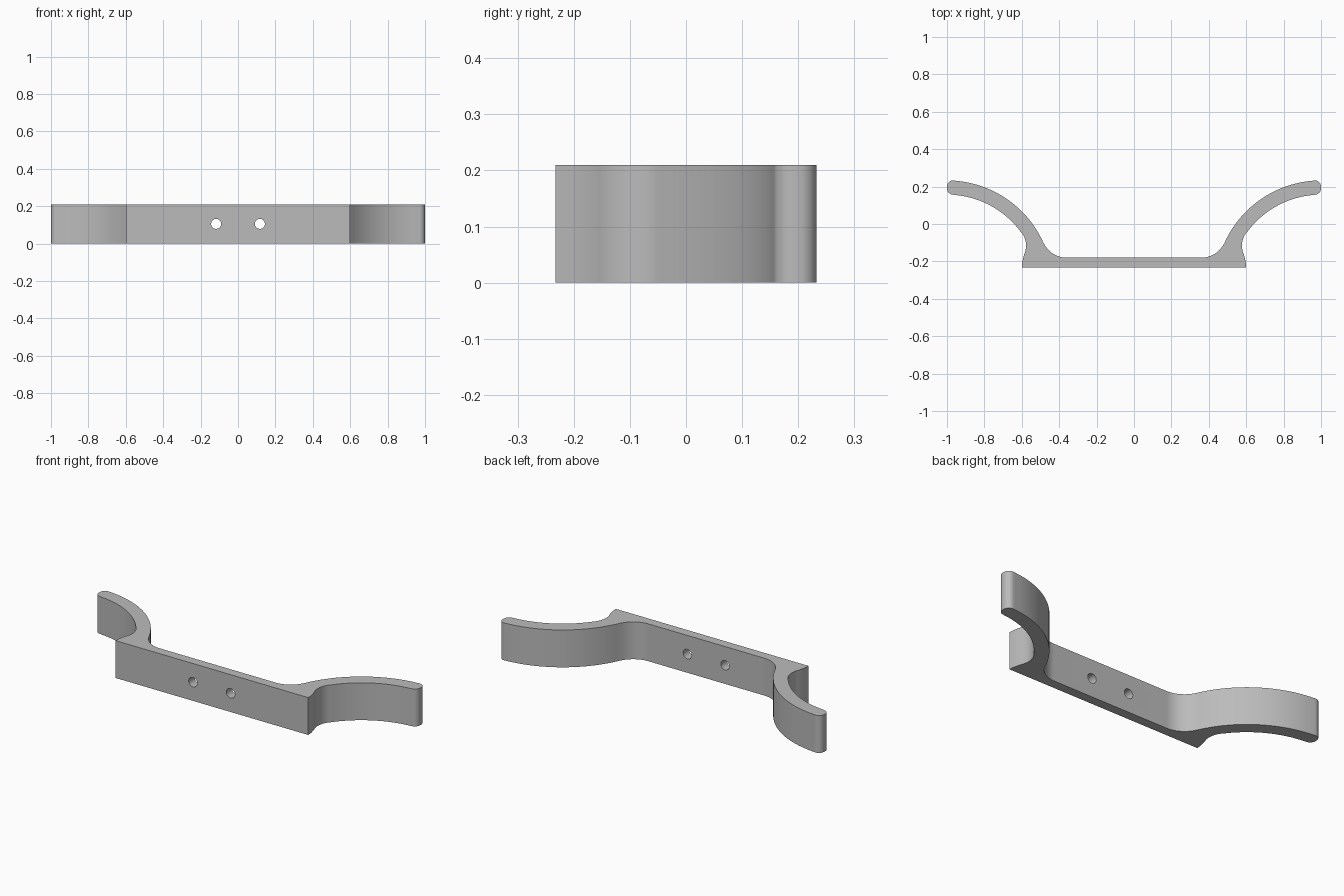
import bpy
import bmesh
from math import atan2, cos, sin, pi, radians
from mathutils import Matrix, Vector

cube = bpy.data.objects.get("Cube")
if cube:
    bpy.data.objects.remove(cube, do_unlink=True)

HEIGHT = 0.21
FRONT, BACK = -0.233, -0.18       # faces of the mounting bar
HOLE_X, HOLE_R = 0.117, 0.027

grey = bpy.data.materials.new("grey plastic")
grey.use_nodes = True
grey.diffuse_color = (0.5, 0.5, 0.5, 1)
grey.node_tree.nodes["Principled BSDF"].inputs["Base Color"].default_value = (0.5, 0.5, 0.5, 1)


def arc(centre, radius, start, end, steps):
    """Points on a circle from start to end angle, in degrees."""
    angles = (radians(start + (end - start) * i / steps) for i in range(steps + 1))
    return [Vector((centre[0] + radius * cos(a), centre[1] + radius * sin(a))) for a in angles]


def heading(a, b):
    """Direction from a to b in degrees, 0 to 360."""
    return atan2(b[1] - a[1], b[0] - a[0]) * 180 / pi % 360


# Circles that shape one arm
hook, outer, inner = (1.0, -0.333), 0.566, 0.49
notch, notch_r = (0.687, -0.115), 0.11
fillet, fillet_r = (0.36, BACK + 0.135), 0.135
tip_r = 0.033
tip_low, tip_high = (0.967, 0.19), (0.967, 0.2)
notch_join = heading(hook, notch)
fillet_join = heading(hook, fillet)

# Outline of the left half, from the front corner round to the bar's back
half = [Vector((0.6, FRONT)), Vector((0.597, -0.2))]
half += arc(notch, notch_r, 205, notch_join, 14)
half += arc(hook, inner, notch_join, 95, 28)[1:]
half += arc(tip_low, tip_r, -90, 0, 8)
half += arc(tip_high, tip_r, 0, 90, 8)
half += arc(hook, outer, 95, fillet_join, 28)
half += arc(fillet, fillet_r, fillet_join - 180, -90, 14)[1:]
outline = half + [Vector((-p.x, p.y)) for p in reversed(half)]

# Bracket: extruded outline
bm = bmesh.new()
base = bm.faces.new([bm.verts.new((p.x, p.y, 0)) for p in outline])
top = bmesh.ops.extrude_face_region(bm, geom=[base])["geom"]
bmesh.ops.translate(bm, vec=(0, 0, HEIGHT),
                    verts=[v for v in top if isinstance(v, bmesh.types.BMVert)])
bmesh.ops.recalc_face_normals(bm, faces=bm.faces)
mesh = bpy.data.meshes.new("wall_bracket")
bm.to_mesh(mesh)
bm.free()
mesh.materials.append(grey)
bracket = bpy.data.objects.new("wall_bracket", mesh)
bpy.context.collection.objects.link(bracket)

# Screw holes through the bar
bm = bmesh.new()
for x in (-HOLE_X, HOLE_X):
    place = Matrix.Translation((x, (FRONT + BACK) / 2, HEIGHT / 2)) @ Matrix.Rotation(pi / 2, 4, "X")
    bmesh.ops.create_cone(bm, cap_ends=True, segments=16, radius1=HOLE_R,
                          radius2=HOLE_R, depth=0.2, matrix=place)
cut_mesh = bpy.data.meshes.new("screw_hole_cutter")
bm.to_mesh(cut_mesh)
bm.free()
cut_mesh.materials.append(grey)
cutter = bpy.data.objects.new("screw_hole_cutter", cut_mesh)
cutter.hide_render = True
bpy.context.collection.objects.link(cutter)

cut = bracket.modifiers.new("screw holes", "BOOLEAN")
cut.operation = "DIFFERENCE"
cut.solver = "EXACT"
cut.object = cutter
bpy.ops.object.select_all(action="DESELECT")
bracket.select_set(True)
bpy.context.view_layer.objects.active = bracket
bpy.ops.object.modifier_apply(modifier=cut.name)
bpy.data.objects.remove(cutter, do_unlink=True)

bpy.ops.object.shade_smooth_by_angle(angle=radians(30))
